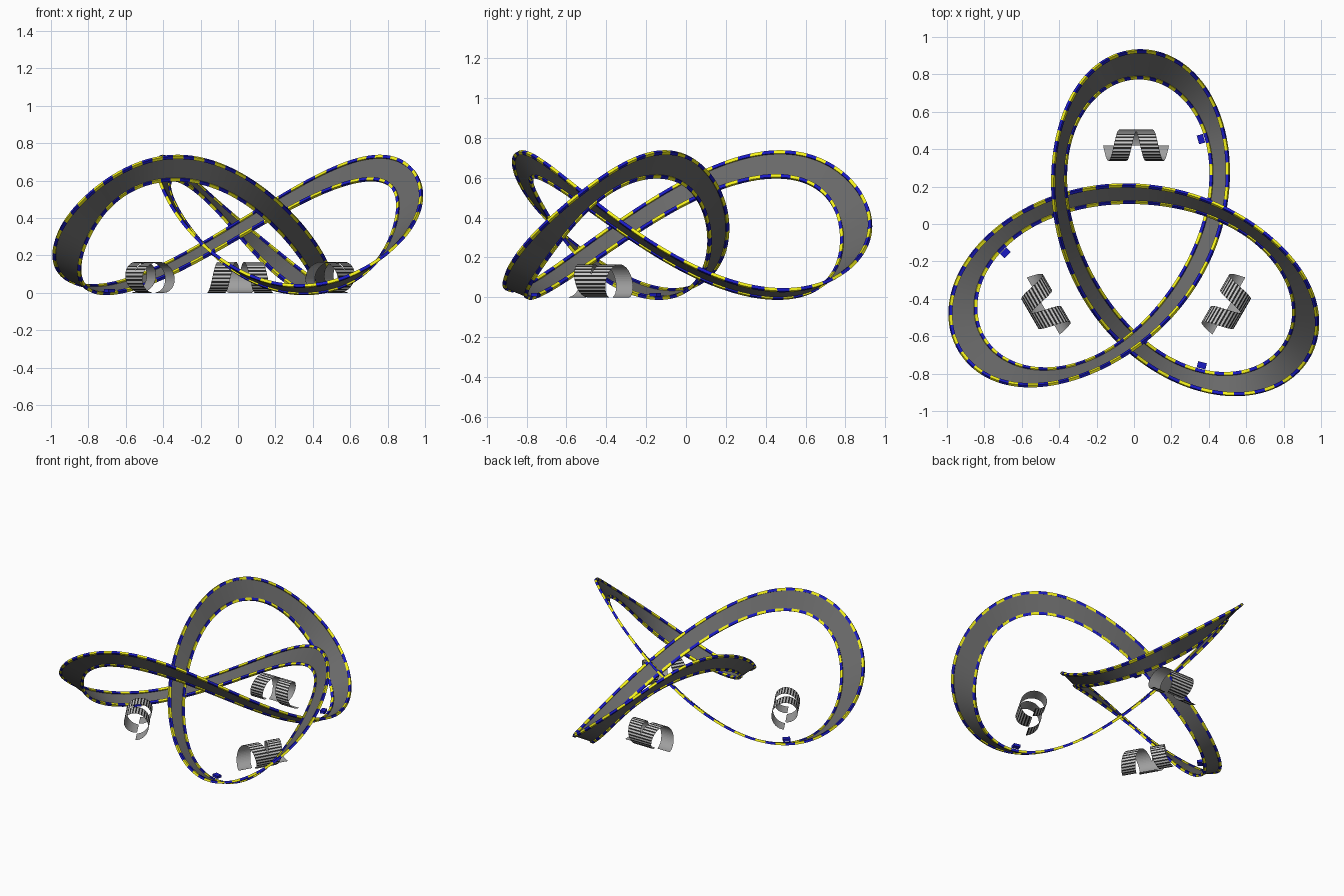
import bpy
import math
from mathutils import Vector, Matrix

if "Cube" in bpy.data.objects:
    bpy.data.objects.remove(bpy.data.objects["Cube"])

CENTRE = Vector((0.011, -0.152, 0.0))   # axis of the three-fold symmetry
N = 450                                 # sections round the knot
STEP = 3                                # sections per kerb stripe


def material(name, rgb):
    m = bpy.data.materials.new(name)
    m.diffuse_color = (*rgb, 1)
    m.use_nodes = True
    m.node_tree.nodes["Principled BSDF"].inputs["Base Color"].default_value = m.diffuse_color
    return m


ASPHALT = material("asphalt", (0.14, 0.14, 0.14))
YELLOW = material("yellow", (0.9, 0.88, 0.01))
BLUE = material("blue", (0.01, 0.01, 0.55))
BLACK = material("black", (0.02, 0.02, 0.02))
WHITE = material("white", (0.65, 0.65, 0.65))


def make(name, verts, faces, mats=(), index=None):
    me = bpy.data.meshes.new(name)
    me.from_pydata([tuple(v) for v in verts], [], faces)
    for m in mats:
        me.materials.append(m)
    if index:
        for p, k in zip(me.polygons, index):
            p.material_index = k
    me.update()
    ob = bpy.data.objects.new(name, me)
    bpy.context.collection.objects.link(ob)
    return ob


def section(t):
    """Outer edge, inner edge and surface normal of the banked road at t."""
    s, f = 1 / 3, 3 * t
    p = Vector((s * (math.sin(t) + 2 * math.sin(2 * t)),
                s * (2 * math.cos(2 * t) - math.cos(t)),
                0.342 + 0.325 * math.sin(f)))
    tan = Vector((s * (math.cos(t) + 4 * math.cos(2 * t)),
                  s * (math.sin(t) - 4 * math.sin(2 * t)),
                  0.975 * math.cos(f)))
    side = Vector((-tan.y, tan.x, 0)).normalized()
    h = 0.11 - 0.0275 * math.cos(f) - 0.0175 * math.sin(f) + 0.0175 * math.cos(2 * f)
    v = 0.09 + 0.045 * math.sin(f)
    shift = -0.0075 - 0.0125 * math.cos(f) - 0.02 * math.sin(f)
    mid = p + side * shift + CENTRE
    half = side * (h / 2) + Vector((0, 0, v / 2))
    n = tan.cross(half).normalized()
    if n.z < 0:
        n = -n
    return mid + half, mid - half, n


sections = [section(2 * math.pi * i / N) for i in range(N)]

# Road surface: closed ribbon along a trefoil knot
verts, faces = [], []
for i, (a, b, n) in enumerate(sections):
    verts += [a.lerp(b, 0.04), b.lerp(a, 0.04)]
    j = (i + 1) % N
    faces.append((2 * i, 2 * i + 1, 2 * j + 1, 2 * j))
road = make("road_surface", verts, faces, [ASPHALT])
for p in road.data.polygons:
    p.use_smooth = True


# Striped kerbs on both edges
def kerb(name, flip):
    verts, faces, index = [], [], []
    for i, (a, b, n) in enumerate(sections):
        if flip:
            a, b = b, a
        u = (b - a).normalized() * 0.018
        up = n * 0.008
        verts += [a - up, a + u - up, a + u + up, a + up]
        j = (i + 1) % N
        for k in range(4):
            m = (k + 1) % 4
            faces.append((4 * i + k, 4 * i + m, 4 * j + m, 4 * j + k))
            index.append((i // STEP) % 2)
    make(name, verts, faces, [YELLOW, BLUE], index)


kerb("outer_kerb", False)
kerb("inner_kerb", True)


# Helical loop strips: striped outside, plain inside
def loop_strip(name, mirror, spin):
    steps, width, r = 52, 0.097, 0.083
    verts, faces, index = [], [], []
    for layer, rad in enumerate((r, r - 0.002)):
        base = len(verts)
        for i in range(steps + 1):
            a = 2 * math.pi * i / steps
            x = -0.128 + 0.115 * i / steps
            for dx in (-width / 2, width / 2):
                verts.append(spin @ Vector((mirror * (x + dx),
                                            0.573 - rad * math.sin(a),
                                            r - rad * math.cos(a))) + CENTRE)
        for i in range(steps):
            k = base + 2 * i
            quad = (k, k + 1, k + 3, k + 2)
            faces.append(quad if (mirror > 0) != (layer == 1) else quad[::-1])
            index.append(2 if layer else i % 2)
    make(name, verts, faces, [BLACK, WHITE, material("loop_inside", (0.35, 0.35, 0.35))], index)


# Small blue block beside the inner kerb at each low point
def block(name, spin):
    c = Vector((0.347, 0.606, 0.012))
    turn = Matrix.Rotation(math.radians(16), 3, 'Z')
    verts = [spin @ (c + turn @ Vector((x * 0.017, y * 0.024, z * 0.009))) + CENTRE
             for x in (-1, 1) for y in (-1, 1) for z in (-1, 1)]
    faces = [(0, 1, 3, 2), (4, 6, 7, 5), (0, 4, 5, 1),
             (2, 3, 7, 6), (0, 2, 6, 4), (1, 5, 7, 3)]
    make(name, verts, faces, [BLUE])


for k in range(3):
    spin = Matrix.Rotation(k * 2 * math.pi / 3, 3, 'Z')
    loop_strip(f"loop_left_{k}", 1, spin)
    loop_strip(f"loop_right_{k}", -1, spin)
    block(f"kerb_block_{k}", spin)
